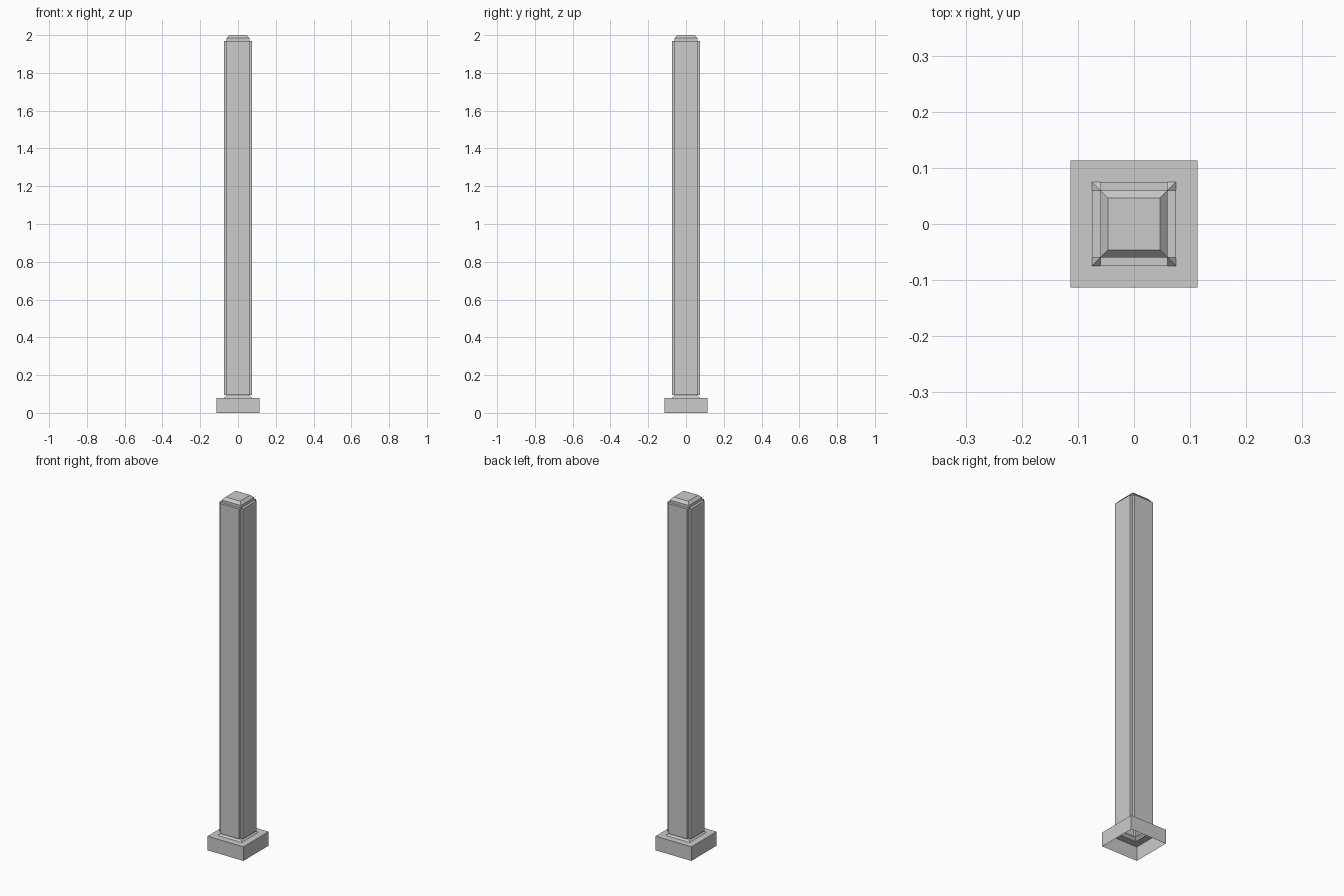
import bpy, bmesh
from mathutils import Vector

if "Cube" in bpy.data.objects:
    bpy.data.objects.remove(bpy.data.objects["Cube"])

# Square rings (half width, height): open plinth, sloped neck, core, chamfered cap
PROFILE = [(0.113, 0.0), (0.113, 0.08), (0.075, 0.08), (0.06, 0.095),
           (0.06, 1.97), (0.06, 1.985), (0.046, 2.0)]
SHAFT_BAND = 3          # band of the profile that carries the raised panels
PANEL_DEPTH = 0.015
CORNERS = [(-1, -1), (1, -1), (1, 1), (-1, 1)]

bm = bmesh.new()
rings = [[bm.verts.new((sx * w, sy * w, z)) for sx, sy in CORNERS]
         for w, z in PROFILE]

# Walls between neighbouring rings
shaft_faces = []
for band, (low, high) in enumerate(zip(rings, rings[1:])):
    for i in range(4):
        j = (i + 1) % 4
        face = bm.faces.new((low[i], low[j], high[j], high[i]))
        if band == SHAFT_BAND:
            shaft_faces.append(face)

# Flat top; the underside stays open
bm.faces.new(rings[-1])
bm.normal_update()

# Raised panel on each shaft side, leaving notched corners
for face in shaft_faces:
    offset = Vector(face.normal) * PANEL_DEPTH
    inner = list(face.verts)
    outer = [bm.verts.new(v.co + offset) for v in inner]
    bm.faces.remove(face)
    for i in range(4):
        j = (i + 1) % 4
        bm.faces.new((inner[i], inner[j], outer[j], outer[i]))
    bm.faces.new(outer)

bm.normal_update()
mesh = bpy.data.meshes.new("post")
bm.to_mesh(mesh)
bm.free()
post = bpy.data.objects.new("post", mesh)
bpy.context.collection.objects.link(post)
